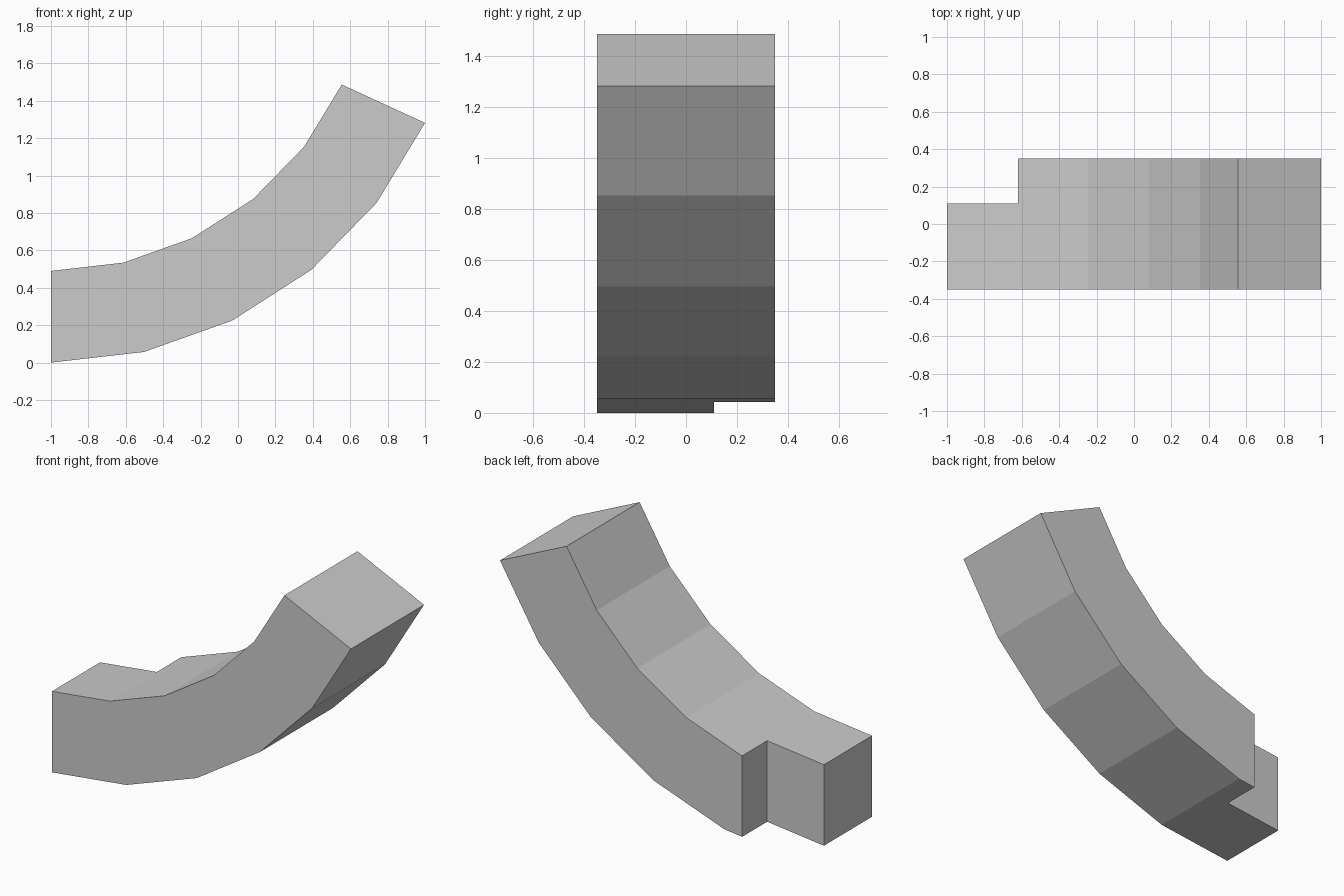
import bpy, bmesh
from math import sin, cos, radians

if "Cube" in bpy.data.objects:
    bpy.data.objects.remove(bpy.data.objects["Cube"])

SWEEP, SEGMENTS = radians(65.3), 5
R_OUT = 2 / sin(SWEEP)
R_IN = R_OUT - 0.49
HALF_WIDTH = 0.349


def add_object(name, bm):
    bmesh.ops.recalc_face_normals(bm, faces=bm.faces)
    mesh = bpy.data.meshes.new(name)
    bm.to_mesh(mesh)
    bm.free()
    obj = bpy.data.objects.new(name, mesh)
    bpy.context.collection.objects.link(obj)
    return obj


def arc(radius):
    angles = [SWEEP * i / SEGMENTS for i in range(SEGMENTS + 1)]
    return [(-1 + radius * sin(a), R_OUT - radius * cos(a)) for a in angles]


# Curved beam: side profile extruded across its width
bm = bmesh.new()
profile = arc(R_OUT) + arc(R_IN)[::-1]
side = bm.faces.new([bm.verts.new((x, -HALF_WIDTH, z)) for x, z in profile])
ext = bmesh.ops.extrude_face_region(bm, geom=[side], use_keep_orig=True)
verts = [v for v in ext["geom"] if isinstance(v, bmesh.types.BMVert)]
bmesh.ops.translate(bm, verts=verts, vec=(0, 2 * HALF_WIDTH, 0))
beam = add_object("curved_beam", bm)

# Corner notch at the low end, on the back side
bm = bmesh.new()
bmesh.ops.create_cube(bm, size=1)
bmesh.ops.scale(bm, verts=bm.verts, vec=(1, 1, 2))
bmesh.ops.translate(bm, verts=bm.verts, vec=(-0.62 - 0.5, 0.11 + 0.5, 0.3))
cutter = add_object("notch_cutter", bm)
cutter.hide_render = True

cut = beam.modifiers.new("notch", "BOOLEAN")
cut.operation = "DIFFERENCE"
cut.solver = "EXACT"
cut.object = cutter
bpy.context.view_layer.objects.active = beam
bpy.ops.object.modifier_apply(modifier=cut.name)
bpy.data.objects.remove(cutter)
